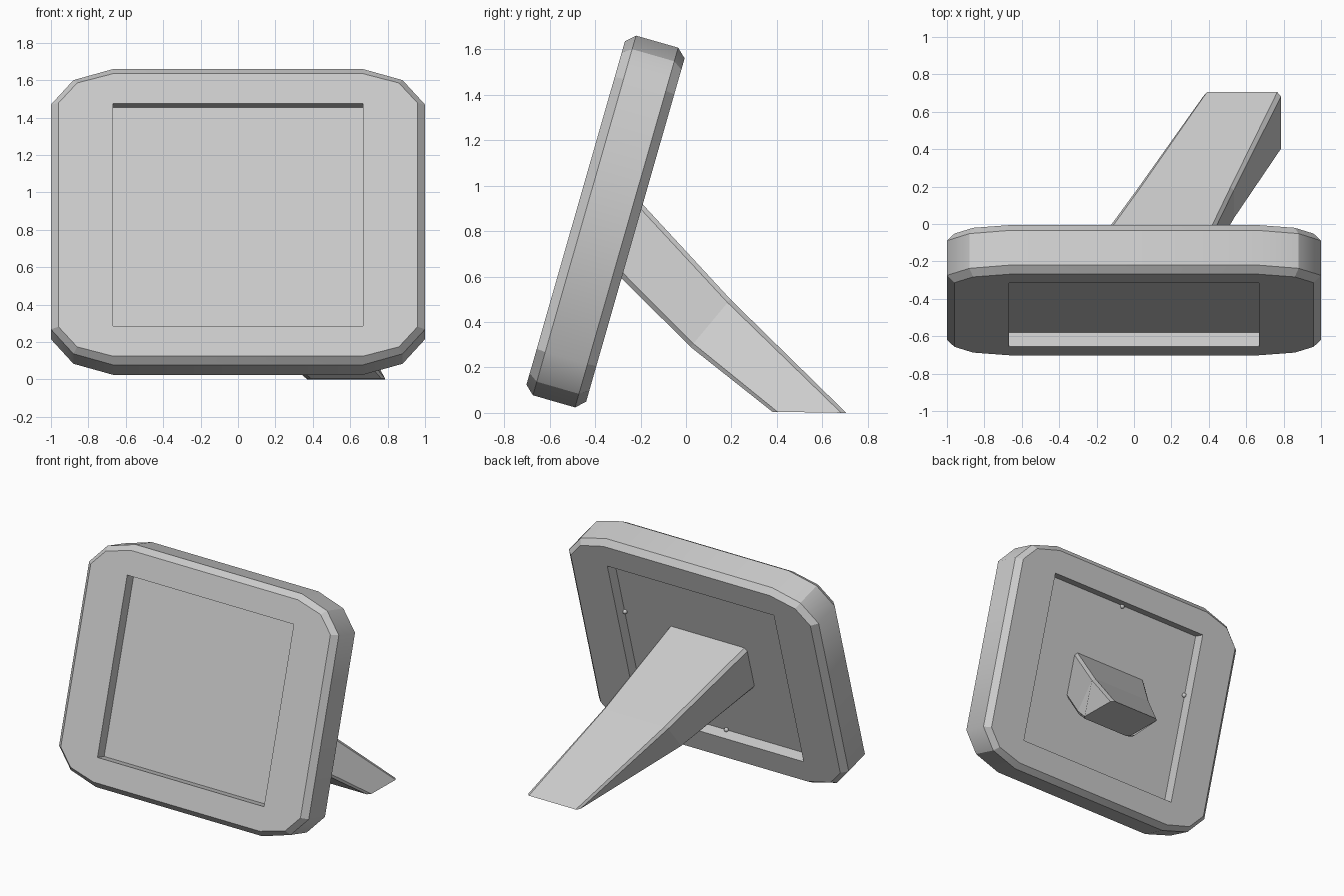
import bpy, bmesh, math
from mathutils import Matrix, Vector

cube = bpy.data.objects.get("Cube")
if cube:
    bpy.data.objects.remove(cube)

grey = bpy.data.materials.new("plain_grey")
grey.use_nodes = True
colour = (0.6, 0.6, 0.6, 1)
grey.diffuse_color = colour
grey.node_tree.nodes["Principled BSDF"].inputs["Base Color"].default_value = colour

# Leaning pose shared by the frame parts: local y is depth, local z runs up the frame
LEAN = Matrix.Translation((0, -0.354, 0.842)) @ Matrix.Rotation(math.radians(-16), 4, "X")


def finish(bm, name, matrix=None):
    mesh = bpy.data.meshes.new(name)
    bm.to_mesh(mesh)
    bm.free()
    mesh.materials.append(grey)
    obj = bpy.data.objects.new(name, mesh)
    bpy.context.collection.objects.link(obj)
    if matrix:
        obj.matrix_world = matrix
    return obj


def loft(rings):
    """Skin matching rings of points and cap both ends."""
    bm = bmesh.new()
    loops = [[bm.verts.new(p) for p in ring] for ring in rings]
    n = len(loops[0])
    for a, b in zip(loops, loops[1:]):
        for i in range(n):
            j = (i + 1) % n
            bm.faces.new((a[i], a[j], b[j], b[i]))
    bm.faces.new(loops[0])
    bm.faces.new(loops[-1])
    bmesh.ops.remove_doubles(bm, verts=bm.verts[:], dist=0.0005)
    bmesh.ops.recalc_face_normals(bm, faces=bm.faces[:])
    return bm


def outline(corner, depth):
    """Mirror one corner's points into all four corners."""
    ring = []
    for sx, sz in ((1, 1), (1, -1), (-1, -1), (-1, 1)):
        pts = corner if sx * sz > 0 else corner[::-1]
        ring += [Vector((sx * x, depth, sz * z)) for x, z in pts]
    return ring


# Frame: recessed panel, opening, bevelled rim, the same again at the back
opening = [(0.667, 0.619)] * 3
face = [(0.667, 0.786), (0.86, 0.734), (0.96, 0.622)]
rim = [(0.667, 0.823), (0.88, 0.761), (1.0, 0.625)]
half = 0.1365
recess, bevel = half - 0.08, half - 0.04
profile = [(opening, recess), (opening, half), (face, half), (rim, bevel)]
front = [outline(c, -d) for c, d in profile]
back = [outline(c, d) for c, d in reversed(profile)]
bm = loft(front + back)
for f in bm.faces:
    f.smooth = True
for e in bm.edges:
    a, b = (v.co for v in e.verts)
    side_edge = abs(a.x) > 0.99 and abs(b.x) > 0.99 and abs(a.z - b.z) < 0.01
    e.smooth = side_edge or e.calc_face_angle(0) < math.radians(20)
finish(bm, "frame", LEAN)


# Stand: chamfered sections running from the panel to the skewed foot
def section(cx, hw, top, bottom, chamfer=0.02):
    top, bottom = Vector(top), Vector(bottom)
    half_ring = [(hw - chamfer, 0), (hw, 0.07), (hw, 0.93), (hw - chamfer, 1)]
    pts = half_ring + [(-x, t) for x, t in reversed(half_ring)]
    return [Vector((cx + x, *top.lerp(bottom, t))) for x, t in pts]


stand = loft([
    section(0, 0.315, (-0.262, 0.995), (-0.357, 0.666)),
    section(0.275, 0.26, (0.195, 0.50), (0.02, 0.29)),
    section(0.578, 0.208, (0.705, 0.0), (0.38, 0.005)),
])
finish(stand, "stand")

# Small round catches holding the back panel
for name, x, z in (("top", 0, 0.612), ("bottom", 0, -0.612),
                   ("left", 0.66, 0.18), ("right", -0.66, 0.18)):
    bm = bmesh.new()
    bmesh.ops.create_uvsphere(bm, u_segments=12, v_segments=8, radius=0.016)
    for f in bm.faces:
        f.smooth = True
    finish(bm, name + "_catch", LEAN @ Matrix.Translation((x, recess + 0.006, z)))
